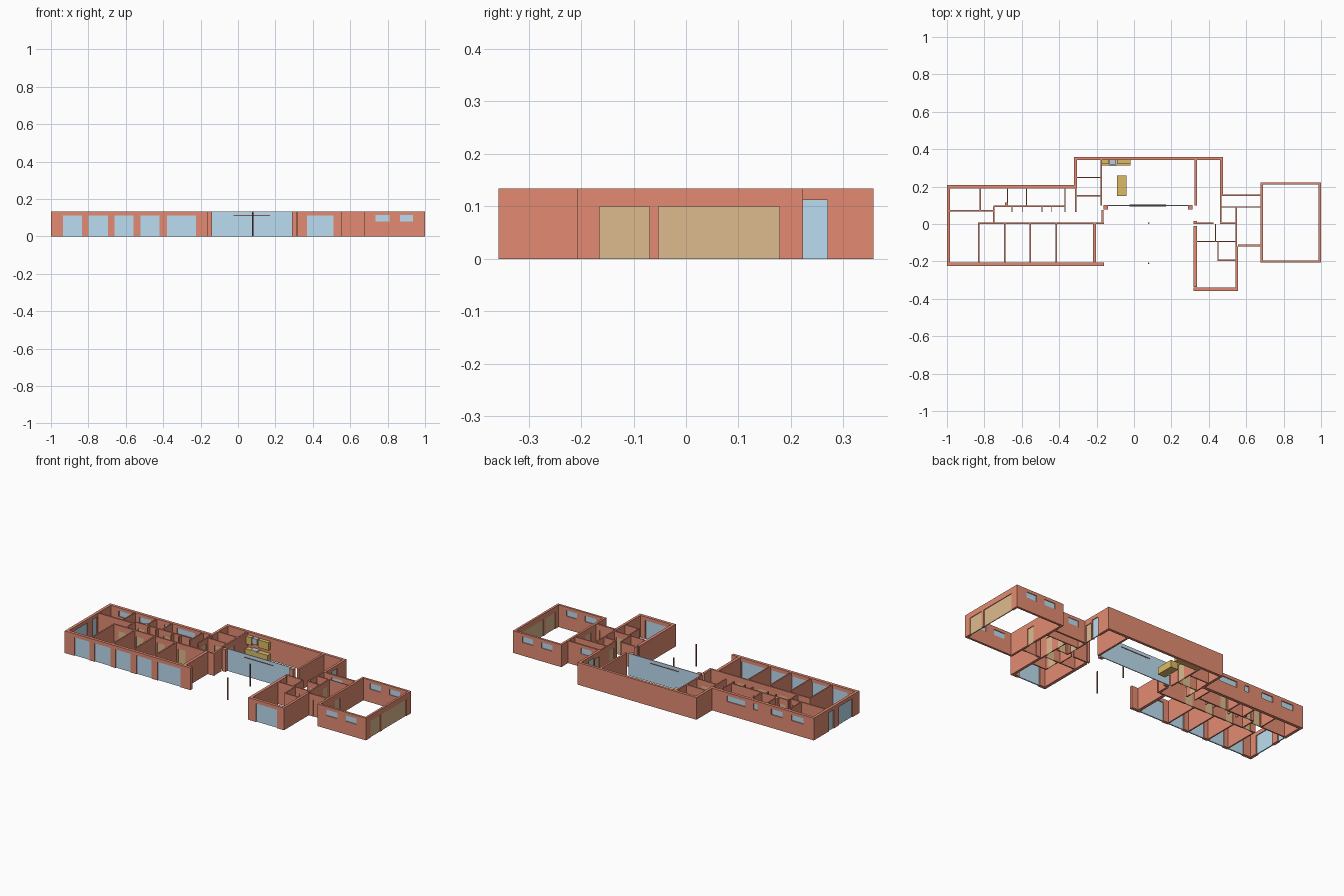
import bpy, bmesh

if "Cube" in bpy.data.objects:
    bpy.data.objects.remove(bpy.data.objects["Cube"])

H = 0.134      # wall height
WIN = 0.112    # head height of tall windows
DOOR = 0.10    # head height of doors


def material(name, rgb):
    m = bpy.data.materials.new(name)
    m.diffuse_color = (*rgb, 1)
    m.use_nodes = True
    m.node_tree.nodes["Principled BSDF"].inputs["Base Color"].default_value = m.diffuse_color
    return m


RED = material("red_wall", (0.77, 0.26, 0.17))
BLUE = material("glass", (0.50, 0.72, 0.87))
WOOD = material("door_wood", (0.72, 0.50, 0.27))
OCHRE = material("cabinet_wood", (0.72, 0.50, 0.13))
GREY = material("steel", (0.55, 0.58, 0.64))
DARK = material("dark_metal", (0.25, 0.09, 0.07))


def add_boxes(name, boxes, mat):
    """One object from a list of (x0, x1, y0, y1, z0, z1) boxes."""
    bm = bmesh.new()
    for x0, x1, y0, y1, z0, z1 in boxes:
        vs = bmesh.ops.create_cube(bm, size=1)["verts"]
        for v in vs:
            v.co.x = x1 if v.co.x > 0 else x0
            v.co.y = y1 if v.co.y > 0 else y0
            v.co.z = z1 if v.co.z > 0 else z0
    me = bpy.data.meshes.new(name)
    bm.to_mesh(me)
    bm.free()
    me.materials.append(mat)
    ob = bpy.data.objects.new(name, me)
    bpy.context.collection.objects.link(ob)
    return ob


def wall(name, axis, a, b, c, t, *openings):
    """Wall along axis from a to b, from c to c+t across.
    Openings are (start, end, sill, head, filling material)."""
    def box(s, e, z0, z1, inset=0.0):
        across = (c + inset, c + t - inset)
        return (s, e, *across, z0, z1) if axis == "x" else (*across, s, e, z0, z1)
    solid, pos = [], a
    for i, (s, e, z0, z1, fill) in enumerate(sorted(openings, key=lambda o: o[0])):
        solid.append(box(pos, s, 0, H))
        solid.append(box(s, e, z1, H))
        if z0 > 0:
            solid.append(box(s, e, 0, z0))
        if fill:
            kind = "window" if fill is BLUE else "door"
            add_boxes(f"{name}_{kind}_{i + 1}", [box(s, e, z0, z1, t * 0.3)], fill)
        pos = e
    solid.append(box(pos, b, 0, H))
    add_boxes(name, solid, RED)


def tall(s, e):
    return (s, e, 0, WIN, BLUE)


def high(s, e):
    return (s, e, 0.08, 0.115, BLUE)


def door(s, e, mat=WOOD):
    return (s, e, 0, DOOR, mat)


# Bedroom wing: outer walls
wall("bedroom_front_wall", "x", -1, -0.16, -0.225, 0.018, tall(-0.935, -0.835),
     tall(-0.80, -0.695), tall(-0.66, -0.56), tall(-0.52, -0.42), tall(-0.38, -0.225))
wall("bedroom_back_wall", "x", -1, -0.32, 0.19, 0.018, high(-0.93, -0.85),
     high(-0.79, -0.715), high(-0.625, -0.595), high(-0.54, -0.42))
wall("bedroom_end_wall", "y", -0.207, 0.19, -1, 0.017, tall(-0.16, -0.03), tall(0.018, 0.063))
wall("bedroom_inner_end_wall", "y", -0.207, 0.0, -0.22, 0.018)

# Bedroom wing: corridor and room partitions
wall("corridor_wall", "x", -0.835, -0.16, 0.0, 0.009, door(-0.80, -0.75), door(-0.68, -0.63),
     door(-0.54, -0.49), door(-0.40, -0.35))
for i, x in enumerate((-0.835, -0.695, -0.56, -0.42)):
    wall(f"bedroom_partition_{i + 1}", "y", -0.207, 0.0, x, 0.008)
wall("wardrobe_wall", "x", -0.983, -0.75, 0.068, 0.008, door(-0.81, -0.765))
wall("bathroom_front_wall", "x", -0.75, -0.37, 0.09, 0.008, door(-0.73, -0.69), door(-0.56, -0.52))
for i, (x, y0, y1) in enumerate(((-0.825, 0.076, 0.19), (-0.754, 0.009, 0.09),
                                 (-0.680, 0.098, 0.19), (-0.578, 0.098, 0.19),
                                 (-0.372, 0.065, 0.19))):
    wall(f"bathroom_partition_{i + 1}", "y", y0, y1, x, 0.007)
for i, x in enumerate((-0.655, -0.60, -0.495, -0.445)):
    wall(f"closet_divider_{i + 1}", "y", 0.065, 0.09, x, 0.005)
add_boxes("chimney_duct", [(-0.69, -0.675, 0.098, 0.115, 0, H)], RED)

# Main block: outer walls
wall("main_back_wall", "x", -0.32, 0.475, 0.341, 0.016)
wall("main_left_wall", "y", 0.19, 0.341, -0.32, 0.015)
wall("hall_left_wall", "y", 0.065, 0.19, -0.316, 0.008, door(0.095, 0.14))
wall("main_right_wall", "y", 0.15, 0.341, 0.46, 0.015, door(0.168, 0.212), tall(0.22, 0.27))

# Main block: partitions and piers beside the glazing
wall("kitchen_left_wall", "y", 0.10, 0.341, -0.18, 0.009, door(0.16, 0.21))
wall("living_right_wall", "y", 0.10, 0.341, 0.324, 0.012)
wall("pantry_wall", "x", -0.305, -0.18, 0.245, 0.007)
wall("laundry_wall", "x", -0.305, -0.18, 0.148, 0.006, door(-0.26, -0.21))
wall("left_pier", "y", 0.0, 0.075, -0.175, 0.013)
wall("right_lower_pier", "y", 0.0, 0.015, 0.318, 0.018)
add_boxes("glazing_end_blocks", [(-0.162, -0.138, 0.078, 0.10, 0, H),
                                 (0.288, 0.314, 0.078, 0.10, 0, H)], RED)

# Glass front with a door rail, and two terrace posts
add_boxes("living_glass_front", [(-0.162, 0.314, 0.096, 0.101, 0, H)], BLUE)
add_boxes("glass_door_rail", [(-0.025, 0.17, 0.094, 0.103, 0.110, 0.115)], DARK)
for i, y in enumerate((0.005, -0.21)):
    bpy.ops.mesh.primitive_cylinder_add(vertices=12, radius=0.004, depth=H, location=(0.078, y, H / 2))
    post = bpy.context.object
    post.name = f"terrace_post_{i + 1}"
    post.data.materials.append(DARK)

# Kitchen
add_boxes("kitchen_island", [(-0.09, -0.04, 0.15, 0.258, 0, 0.042)], OCHRE)
add_boxes("kitchen_counter", [(-0.171, -0.02, 0.312, 0.341, 0, 0.042)], OCHRE)
add_boxes("upper_cabinets", [(-0.171, -0.135, 0.32, 0.341, 0.068, 0.115),
                             (-0.092, -0.02, 0.32, 0.341, 0.068, 0.115)], OCHRE)
add_boxes("cooker_and_hood", [(-0.135, -0.092, 0.31, 0.341, 0.042, 0.047),
                              (-0.13, -0.097, 0.318, 0.341, 0.08, 0.115)], GREY)

# Guest wing
wall("guest_left_wall", "y", -0.338, -0.01, 0.318, 0.018)
wall("guest_front_wall", "x", 0.318, 0.557, -0.357, 0.018, tall(0.37, 0.51))
wall("guest_right_wall", "y", -0.339, -0.12, 0.542, 0.015)
wall("guest_hall_wall", "y", -0.12, 0.09, 0.542, 0.008, door(-0.07, -0.025), door(0.025, 0.065))
wall("guest_back_wall_left", "x", 0.336, 0.425, 0.0, 0.008)
wall("guest_back_wall_right", "x", 0.46, 0.542, 0.0, 0.008, door(0.48, 0.52))
wall("guest_bath_wall", "x", 0.336, 0.542, -0.097, 0.007, door(0.48, 0.53))
wall("guest_bath_partition", "y", -0.09, 0.0, 0.432, 0.006)
wall("guest_closet_side", "y", -0.19, -0.097, 0.446, 0.006, door(-0.17, -0.115))
wall("guest_closet_front", "x", 0.446, 0.542, -0.197, 0.007)

# Entry link between main block and garage
wall("link_back_wall", "x", 0.475, 0.68, 0.149, 0.01, high(0.52, 0.59))
wall("link_inner_wall", "x", 0.465, 0.68, 0.087, 0.006)
wall("link_left_wall", "y", 0.01, 0.15, 0.46, 0.008, door(0.03, 0.075))
wall("link_front_wall", "x", 0.557, 0.68, -0.12, 0.01, door(0.585, 0.655, RED))

# Garage
wall("garage_left_wall", "y", -0.207, 0.223, 0.677, 0.013, door(-0.06, -0.01))
wall("garage_front_wall", "x", 0.69, 1, -0.207, 0.013, high(0.735, 0.81), high(0.865, 0.935))
wall("garage_back_wall", "x", 0.69, 1, 0.21, 0.013, high(0.735, 0.81), high(0.865, 0.935))
wall("garage_right_wall", "y", -0.194, 0.21, 0.987, 0.013, door(-0.165, -0.07), door(-0.052, 0.178))
